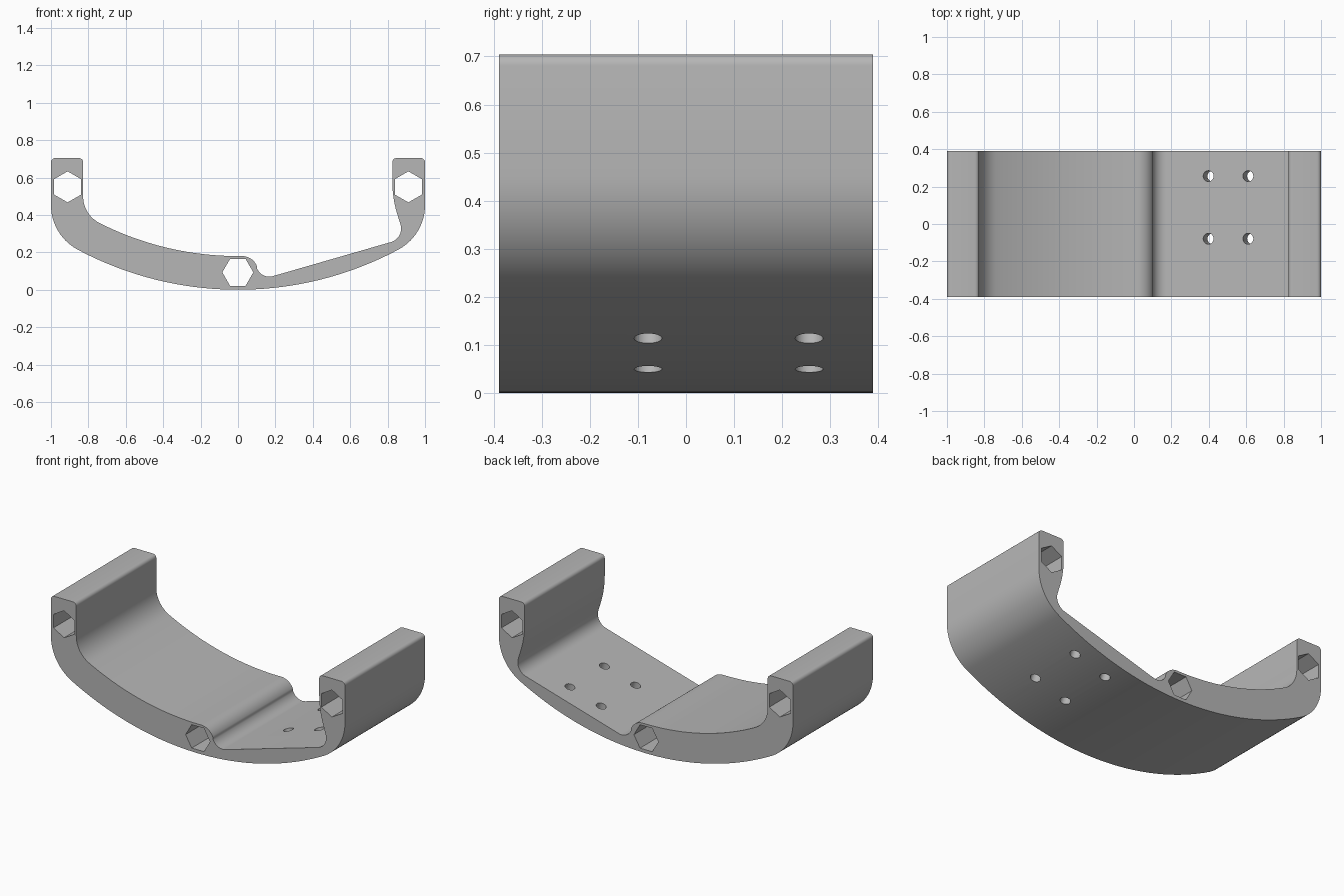
import bpy
import bmesh
from math import sin, cos, radians, asin, degrees, sqrt, pi
from mathutils import Matrix, Vector

old = bpy.data.objects.get("Cube")
if old:
    bpy.data.objects.remove(old, do_unlink=True)

DEPTH = 0.778           # length along y
TOP = 0.704             # height of the side walls
R_OUT, R_IN = 1.82, 1.64   # concentric floor arcs
CZ = 1.82               # height of their shared centre

grey = bpy.data.materials.new("plain grey")
grey.use_nodes = True
colour = (0.47, 0.47, 0.47, 1)
grey.diffuse_color = colour
grey.node_tree.nodes["Principled BSDF"].inputs["Base Color"].default_value = colour


def arc(cx, cz, r, a0, a1, n):
    """Points on an arc in the xz plane, angles in degrees."""
    steps = [radians(a0 + (a1 - a0) * i / n) for i in range(n + 1)]
    return [(cx + r * cos(a), cz + r * sin(a)) for a in steps]


def corner(wall_x, big_r, r):
    """Fillet centre and end angle between a vertical wall and a floor arc."""
    dx = wall_x - r
    dist = big_r - r
    return dx, CZ - sqrt(dist ** 2 - dx ** 2), degrees(asin(dx / dist))


def prism(name, points, depth):
    """Extrude an xz outline along y, centred on y = 0."""
    bm = bmesh.new()
    face = bm.faces.new([bm.verts.new((x, -depth / 2, z)) for x, z in points])
    ext = bmesh.ops.extrude_face_region(bm, geom=[face])
    verts = [v for v in ext["geom"] if isinstance(v, bmesh.types.BMVert)]
    bmesh.ops.translate(bm, verts=verts, vec=(0, depth, 0))
    bmesh.ops.recalc_face_normals(bm, faces=bm.faces)
    mesh = bpy.data.meshes.new(name)
    bm.to_mesh(mesh)
    bm.free()
    ob = bpy.data.objects.new(name, mesh)
    bpy.context.collection.objects.link(ob)
    mesh.materials.append(grey)
    return ob


# Outer side of the outline, left to right along the underside
ox, oz, oa = corner(1, R_OUT, 0.27)
outline = arc(-ox, oz, 0.27, 180, 270 - oa, 14)
outline += arc(0, CZ, R_OUT, 270 - oa, 270 + oa, 48)[1:-1]
outline += arc(ox, oz, 0.27, 270 + oa, 360, 14)

# Right wall: rounded top, leaning inner face, fillet into the flat floor
f = 0.022
outline += arc(1 - f, TOP - f, f, 0, 90, 5)
outline += arc(0.825 + f, TOP - f, f, 90, 180, 5)
outline += arc(1.425, 0.58, 0.6, 180, 196, 8)
outline += arc(0.797, 0.327, 0.075, 16, -74.5, 12)

# Groove, rounded bump and curved floor
outline += arc(0.167, 0.14, 0.07, 285.5, 200, 12)
outline += arc(0.022, 0.095, 0.085, 20, 90, 12)
ix, iz, ia = corner(0.828, R_IN, 0.16)
outline += arc(0, CZ, R_IN, 270, 270 - ia, 28)
outline += arc(-ix, iz, 0.16, 270 - ia, 180, 12)[1:]

# Left wall top
outline += arc(-0.828 - f, TOP - f, f, 0, 90, 5)
outline += arc(-1 + f, TOP - f, f, 90, 180, 5)

body = prism("curved_bracket", outline, DEPTH)

# Hexagonal channels along the whole length
cutters = []
for x, z, turn in ((-0.911, 0.55, 30), (0.911, 0.55, 30), (-0.001, 0.093, 0)):
    hexagon = arc(x, z, 0.083, turn, turn + 300, 5)
    cutters.append(prism("hex_cutter", hexagon, DEPTH + 0.2))

# Screw holes, square to the sloping floor
tilt = radians(-15.5)
for x in (0.397, 0.61):
    for y in (-0.079, 0.256):
        hole = prism("screw_cutter", arc(0, 0, 0.029, 0, 348.75, 31), 0.4)
        z = 0.0775 + (x - 0.185) * 0.277
        hole.data.transform(Matrix.Translation((x, y, z))
                            @ Matrix.Rotation(tilt, 4, "Y")
                            @ Matrix.Rotation(pi / 2, 4, "X"))
        cutters.append(hole)

bpy.context.view_layer.objects.active = body
body.select_set(True)
for cutter in cutters:
    cutter.hide_render = True
    mod = body.modifiers.new("cut", "BOOLEAN")
    mod.operation = "DIFFERENCE"
    mod.solver = "EXACT"
    mod.object = cutter
    bpy.ops.object.modifier_apply(modifier=mod.name)
    bpy.data.objects.remove(cutter, do_unlink=True)

bpy.ops.object.shade_smooth_by_angle(angle=radians(30))
